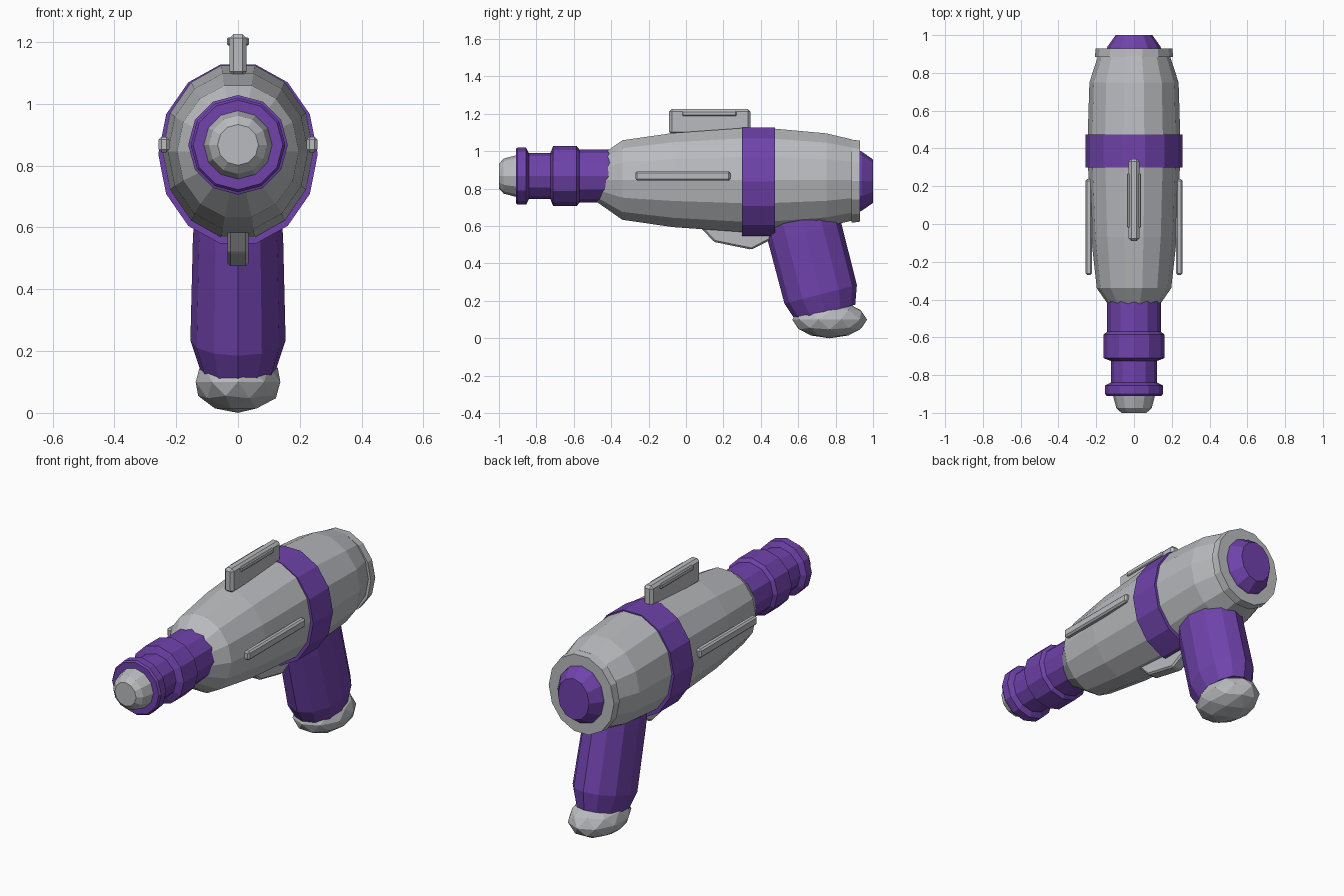
import bpy
import bmesh
from math import cos, sin, tau, radians
from mathutils import Matrix

if "Cube" in bpy.data.objects:
    bpy.data.objects.remove(bpy.data.objects["Cube"])


def material(name, colour):
    m = bpy.data.materials.new(name)
    m.use_nodes = True
    m.diffuse_color = colour
    m.node_tree.nodes["Principled BSDF"].inputs["Base Color"].default_value = colour
    return m


GREY = material("light grey", (0.49, 0.5, 0.52, 1))
PURPLE = material("purple", (0.16, 0.055, 0.41, 1))


def finish(name, bm, mat, matrix=None):
    if matrix:
        bm.transform(matrix)
    bmesh.ops.recalc_face_normals(bm, faces=bm.faces)
    mesh = bpy.data.meshes.new(name)
    bm.to_mesh(mesh)
    bm.free()
    mesh.materials.append(mat)
    ob = bpy.data.objects.new(name, mesh)
    bpy.context.collection.objects.link(ob)
    return ob


def loft(name, rings, sides, mat, height=0.0, matrix=None):
    """Capped elliptical rings along y, each given as (y, x radius, z radius)."""
    bm = bmesh.new()
    loops = []
    for y, rx, rz in rings:
        angles = [tau * i / sides for i in range(sides)]
        loops.append([bm.verts.new((rx * cos(a), y, height + rz * sin(a))) for a in angles])
    for a, b in zip(loops, loops[1:]):
        for i in range(sides):
            j = (i + 1) % sides
            bm.faces.new((a[i], a[j], b[j], b[i]))
    bm.faces.new(loops[0])
    bm.faces.new(loops[-1])
    return finish(name, bm, mat, matrix)


def box(name, low, high, mat, bevel):
    bm = bmesh.new()
    bmesh.ops.create_cube(bm, size=1)
    for v in bm.verts:
        v.co = [(a + b) / 2 + c * (b - a) for a, b, c in zip(low, high, v.co)]
    bmesh.ops.bevel(bm, geom=bm.edges[:], offset=bevel, segments=1, affect='EDGES')
    return finish(name, bm, mat)


# Main body and its raised band
loft("body", [(-0.48, 0.10, 0.118), (-0.34, 0.197, 0.218), (-0.07, 0.227, 0.258),
              (0.3, 0.243, 0.285), (0.47, 0.245, 0.282), (0.75, 0.236, 0.256),
              (0.89, 0.19, 0.222)], 14, GREY, 0.846)
loft("body_band", [(0.3, 0.258, 0.297), (0.475, 0.258, 0.297)], 14, PURPLE, 0.837)

# Rear collar and plug
loft("rear_collar", [(0.885, 0.207, 0.228), (0.93, 0.203, 0.222)], 14, GREY, 0.84)
loft("rear_plug", [(0.92, 0.145, 0.165), (0.94, 0.14, 0.158), (1.0, 0.097, 0.116)],
     12, PURPLE, 0.84)

# Stepped barrel and tip
loft("barrel", [(-0.91, 0.145, 0.145), (-0.9, 0.153, 0.153), (-0.855, 0.153, 0.153),
                (-0.84, 0.123, 0.123), (-0.725, 0.123, 0.123), (-0.71, 0.161, 0.161),
                (-0.585, 0.161, 0.161), (-0.57, 0.142, 0.142), (-0.38, 0.142, 0.142)],
     12, PURPLE, 0.867)
loft("barrel_tip", [(-1.0, 0.066, 0.066), (-0.975, 0.094, 0.094), (-0.9, 0.113, 0.113)],
     12, GREY, 0.867)

# Sight on top, with a narrow strip on each side
box("sight", (-0.028, -0.09, 1.09), (0.028, 0.345, 1.226), GREY, 0.014)
box("sight_strips", (-0.036, -0.02, 1.188), (0.036, 0.27, 1.215), GREY, 0.005)

# Side rails
for side, label in ((1, "left"), (-1, "right")):
    xs = sorted((side * 0.222, side * 0.257))
    box(label + "_rail", (xs[0], -0.27, 0.843), (xs[1], 0.237, 0.893), GREY, 0.009)

# Trigger: an extruded side profile
bm = bmesh.new()
profile = [(0.08, 0.59), (0.15, 0.515), (0.35, 0.474), (0.45, 0.525), (0.47, 0.6)]
face = bm.faces.new([bm.verts.new((-0.034, y, z)) for y, z in profile])
extruded = bmesh.ops.extrude_face_region(bm, geom=[face])["geom"]
for v in extruded:
    if isinstance(v, bmesh.types.BMVert):
        v.co.x = 0.034
bmesh.ops.bevel(bm, geom=bm.edges[:], offset=0.009, segments=1, affect='EDGES')
finish("trigger", bm, GREY)

# Raked grip and its faceted foot
rake = Matrix.Translation((0, 0.72, 0.235)) @ Matrix.Rotation(radians(-75.5), 4, 'X')
loft("grip", [(-0.44, 0.14, 0.2), (-0.34, 0.146, 0.202), (0, 0.154, 0.2),
              (0.1, 0.122, 0.165)], 12, PURPLE, 0, rake)
bm = bmesh.new()
bmesh.ops.create_icosphere(bm, subdivisions=2, radius=1)
finish("grip_foot", bm, GREY,
       Matrix.Translation((0, 0.768, 0.1)) @ Matrix.Diagonal((0.144, 0.2, 0.1, 1)))
